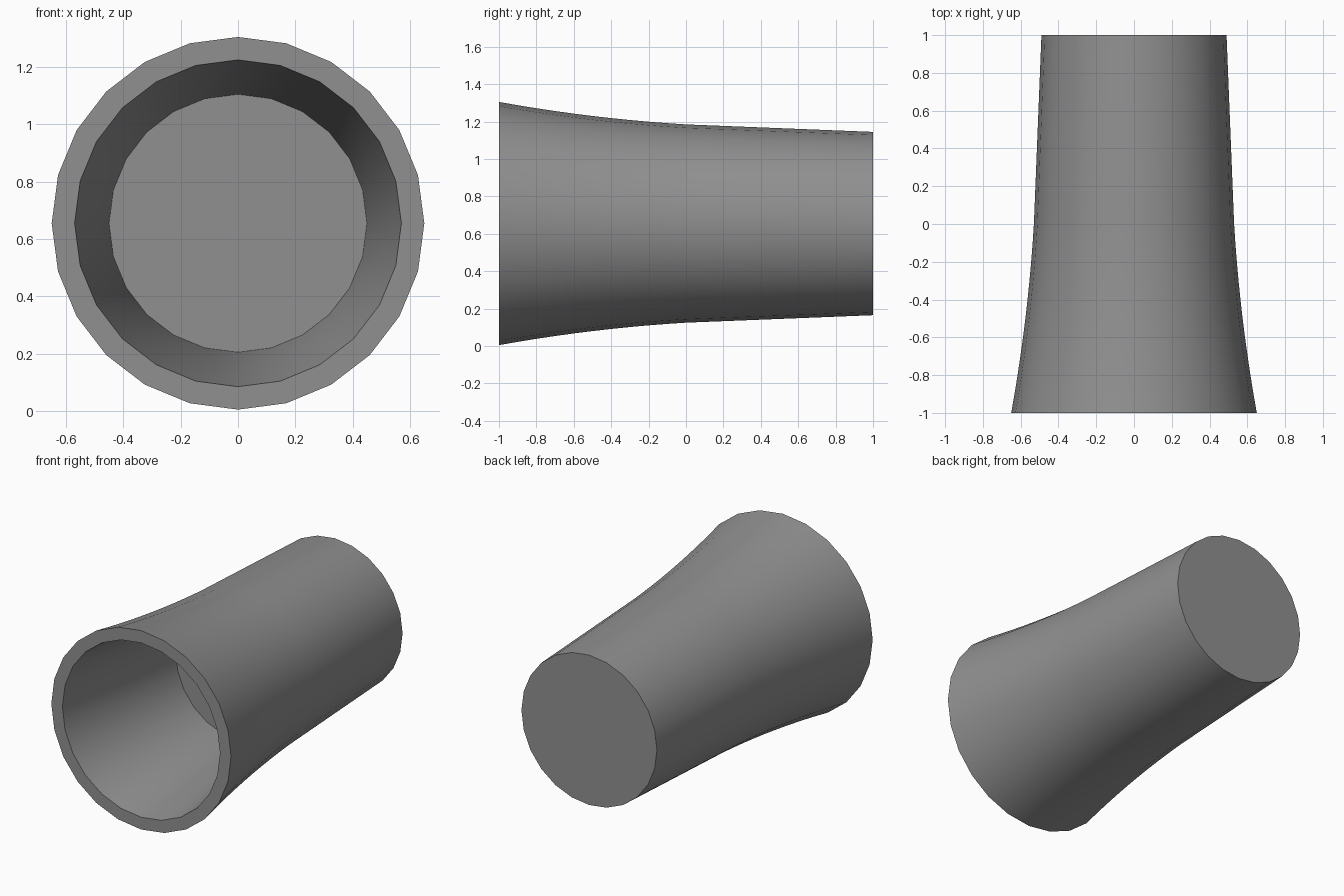
import bpy, bmesh, math

if "Cube" in bpy.data.objects:
    bpy.data.objects.remove(bpy.data.objects["Cube"])

SIDES = 24
CENTRE_Z = 0.655
WALL = 0.08
ROWS = 10


def flare(t):
    # outer radius from the tail joint (t=0) to the front mouth (t=1)
    return 0.53 + 0.06 * t + 0.06 * t * t


def lathe(name, profile):
    """Spin (y, radius) points around the y axis and cap both ends."""
    bm = bmesh.new()
    rings = []
    for y, r in profile:
        ring = []
        for i in range(SIDES):
            a = 2 * math.pi * i / SIDES
            ring.append(bm.verts.new((r * math.sin(a), y, CENTRE_Z + r * math.cos(a))))
        rings.append(ring)
    for a, b in zip(rings, rings[1:]):
        for i in range(SIDES):
            j = (i + 1) % SIDES
            bm.faces.new((a[i], a[j], b[j], b[i]))
    bm.faces.new(rings[0])
    bm.faces.new(rings[-1])
    bmesh.ops.recalc_face_normals(bm, faces=bm.faces)
    mesh = bpy.data.meshes.new(name)
    bm.to_mesh(mesh)
    bm.free()
    obj = bpy.data.objects.new(name, mesh)
    bpy.context.collection.objects.link(obj)
    bpy.context.view_layer.objects.active = obj
    obj.select_set(True)
    bpy.ops.object.shade_smooth_by_angle(angle=math.radians(40))
    return obj


# straight tapered tail, flared outer wall, flat rim, inner wall and floor
steps = [i / ROWS for i in range(ROWS + 1)]
outer = [(-t, flare(t)) for t in steps]
inner = [(-t, flare(t) - WALL) for t in reversed(steps)]
tube = lathe("flared_tube", [(1.0, 0.49)] + outer + inner)

# dark grey finish
dark = bpy.data.materials.new("dark_grey")
dark.diffuse_color = (0.28, 0.28, 0.28, 1)
dark.use_nodes = True
dark.node_tree.nodes["Principled BSDF"].inputs["Base Color"].default_value = dark.diffuse_color
tube.data.materials.append(dark)
